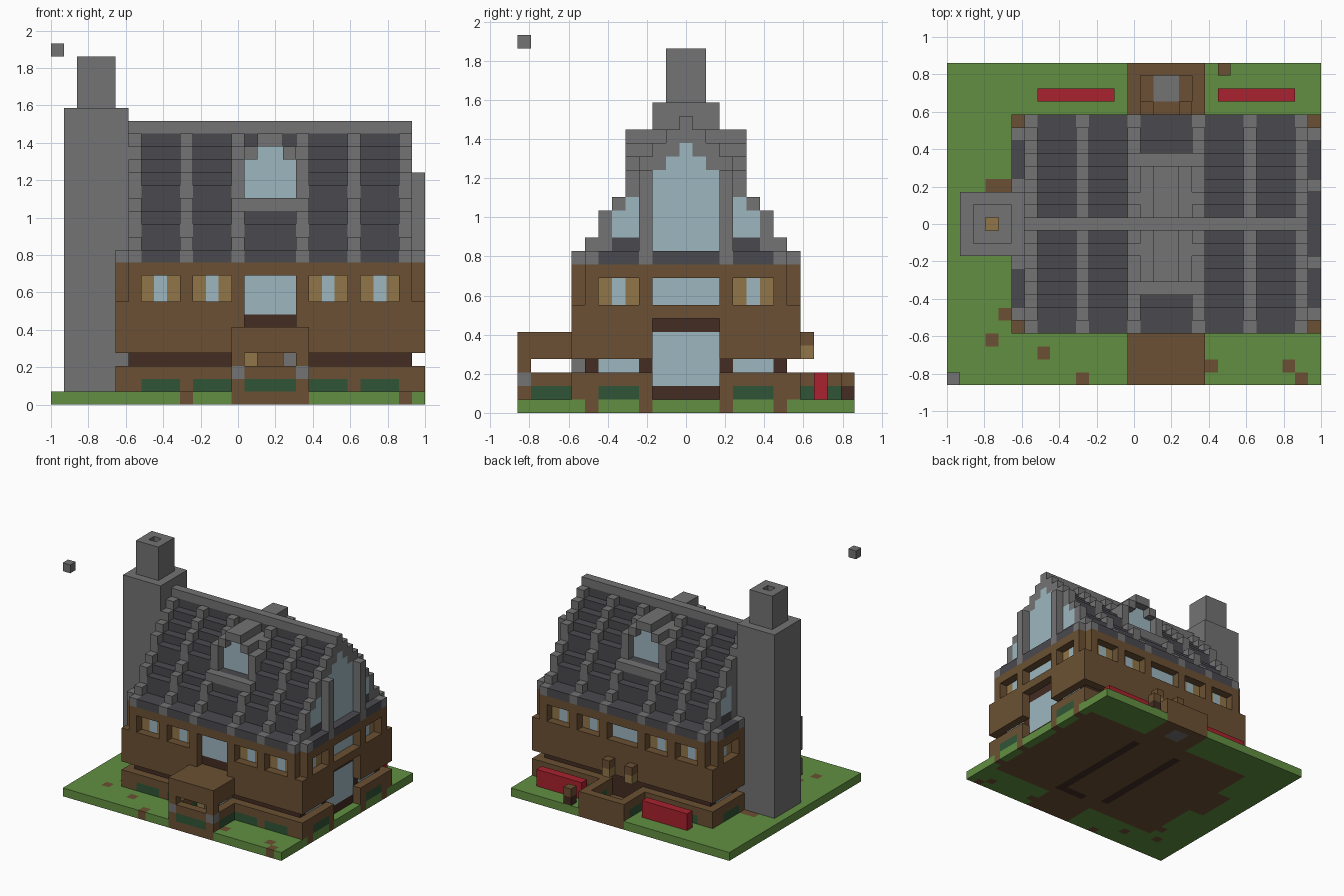
import bpy
import bmesh
from mathutils import Vector

cube = bpy.data.objects.get("Cube")
if cube:
    bpy.data.objects.remove(cube)

NX, NY = 29, 25            # size of the plot in blocks
U = 2 / NX                 # edge of one block
PALETTE = {"grass": "618F41", "timber": "6B5033", "dark_timber": "432C23",
           "oak": "917648", "stone": "737373", "slate": "4A4A4F",
           "glass": "9DB6BF", "hedge": "305537", "red": "A9222E"}


def linear(pair):
    c = int(pair, 16) / 255
    return c / 12.92 if c < 0.04045 else ((c + 0.055) / 1.055) ** 2.4


mats = {}
for name, code in PALETTE.items():
    rgba = [linear(code[n:n + 2]) for n in (0, 2, 4)] + [1]
    mat = bpy.data.materials.new(name)
    mat.use_nodes = True
    mat.diffuse_color = rgba
    bsdf = mat.node_tree.nodes["Principled BSDF"]
    bsdf.inputs["Base Color"].default_value = rgba
    bsdf.inputs["Roughness"].default_value = 0.9
    mats[name] = mat

blocks = {}                # (x, y, z) -> (part, colour)


def box(part, colour, x, y, z, mirror=False):
    """Fill a range of blocks; part None carves. mirror repeats it front to back."""
    for i in range(*x):
        for j in range(*y):
            for k in range(*z):
                for jj in ((j, NY - 1 - j) if mirror else (j,)):
                    if part:
                        blocks[i, jj, k] = (part, colour)
                    else:
                        blocks.pop((i, jj, k), None)


BAYS = (7, 11, 20, 24)            # window bays along the long sides
RIBS = (6, 10, 14, 19, 23, 27)    # posts and roof ribs between them
SIDE_POSTS = (5, 9, 15, 19)       # posts along the short sides

# Ground slab with dirt under the house
box("ground", "grass", (0, NX), (0, NY), (0, 1))
box("ground", "timber", (5, 28), (4, 21), (0, 1))
box("ground", "timber", (14, 20), (0, NY), (0, 1))
box("ground", "timber", (3, 5), (11, 16), (0, 1))
for i, j in ((4, 5), (3, 3), (7, 2), (10, 0), (20, 1), (26, 1), (27, 0)):
    box("ground", "timber", (i, i + 1), (j, j + 1), (0, 1))
for j in SIDE_POSTS:
    box("ground", "timber", (28, 29), (j, j + 1), (0, 1))
for i in (13, 19):
    box("ground", "dark_timber", (i, i + 1), (6, 19), (0, 1))
box("ground", "dark_timber", (16, 20), (5, 6), (0, 1))
box("ground", "stone", (16, 18), (22, 24), (0, 1))

# Low outer wall with hedge panels
box("low_wall", "timber", (5, 29), (4, 21), (1, 3))
for i in BAYS:
    box("low_wall", "hedge", (i, i + 3), (4, 5), (1, 2), True)
for i in (5, 28):
    box("low_wall", "hedge", (i, i + 1), (6, 9), (1, 2), True)

# Recessed ground floor, glazed between posts
box("ground_floor", "glass", (6, 28), (5, 20), (1, 4))
for i in RIBS:
    box("ground_floor", "dark_timber", (i, i + 1), (5, 6), (1, 4), True)
for j in SIDE_POSTS:
    box("ground_floor", "dark_timber", (6, 28), (j, j + 1), (1, 4))

# Overhanging upper storey with notched corners
box("upper_storey", "timber", (5, 29), (4, 21), (4, 11))
for i in (5, 28):
    box(None, None, (i, i + 1), (4, 5), (8, 11), True)

# Upper windows: long sides, then short sides
for i in BAYS:
    box(None, None, (i, i + 3), (4, 5), (8, 10), True)
    box("upper_windows", "oak", (i, i + 3), (5, 6), (8, 10), True)
    box("upper_windows", "glass", (i + 1, i + 2), (5, 6), (8, 10), True)
for outer, inner in ((5, 6), (28, 27)):
    box(None, None, (outer, outer + 1), (6, 9), (8, 10), True)
    box("upper_windows", "oak", (inner, inner + 1), (6, 9), (8, 10), True)
    box("upper_windows", "glass", (inner, inner + 1), (7, 8), (8, 10), True)

# Central front and back windows
box(None, None, (15, 19), (4, 5), (6, 10))
box("front_window", "dark_timber", (15, 19), (5, 6), (6, 7))
box("front_window", "glass", (15, 19), (5, 6), (7, 10))
box(None, None, (15, 19), (20, 21), (8, 10))
box("back_window", "glass", (15, 19), (19, 20), (8, 10))

# Tall side entrance with the window above it
box(None, None, (28, 29), (10, 15), (1, 7))
box(None, None, (28, 29), (10, 15), (8, 10))
box("side_entrance", "dark_timber", (27, 28), (10, 15), (1, 2))
box("side_entrance", "glass", (27, 28), (10, 15), (2, 6))
box("side_entrance", "dark_timber", (27, 28), (10, 15), (6, 7))
box("side_entrance", "glass", (27, 28), (10, 15), (8, 10))

# Stepped roof: slate panels one block lower than the stone ribs
for j, top in enumerate((12, 13, 15, 16, 18, 19, 20, 21, 22), start=4):
    box("roof", "slate", (6, 28), (j, j + 1), (11, max(12, top - 1)), True)
    for i in RIBS:
        box("roof", "stone", (i, i + 1), (j, j + 1), (11, top), True)
box("roof", "stone", (6, 28), (12, 13), (21, 22))
for i in (5, 28):
    box("eaves", "slate", (i, i + 1), (5, 20), (11, 12))
    for j in SIDE_POSTS:
        box("eaves", "stone", (i, i + 1), (j, j + 1), (11, 12))

# Arched dormers, front and back
box("dormers", "stone", (14, 20), (7, 8), (15, 16), True)
for step, top in enumerate((19, 20, 21)):
    box("dormers", "stone", (14 + step, 20 - step), (8, 13), (16, top), True)
box(None, None, (15, 19), (8, 9), (16, 19), True)
box(None, None, (16, 18), (8, 9), (19, 20), True)
box("dormer_windows", "glass", (15, 19), (9, 10), (16, 19), True)
box("dormer_windows", "glass", (16, 18), (9, 10), (19, 20), True)
box("roof", "stone", (6, 28), (12, 13), (21, 22))

# Gable windows and the pillars beside the big one
for i in (6, 27):
    box("gable_windows", "slate", (i, i + 1), (7, 9), (12, 13), True)
    box("gable_windows", "glass", (i, i + 1), (7, 9), (13, 15), True)
    box("gable_windows", "glass", (i, i + 1), (8, 9), (15, 16), True)
for step, top in enumerate((18, 19, 20)):
    box("gable_windows", "glass", (27, 28), (10 + step, 15 - step), (12, top))
box("gable_pillars", "stone", (28, 29), (9, 10), (12, 18), True)

# Chimney with flue, and the loose block in the air
box("chimney", "stone", (1, 6), (10, 15), (1, 23))
box("chimney", "stone", (2, 5), (11, 14), (23, 27))
box(None, None, (3, 4), (12, 13), (25, 27))
box("chimney", "oak", (3, 4), (12, 13), (24, 25))
box("floating_block", "stone", (0, 1), (0, 1), (27, 28))

# Front porch: low walls, corner posts and a flat roof
box(None, None, (15, 19), (4, 5), (1, 3))
box("front_porch", "timber", (15, 19), (5, 6), (1, 4))
box("front_porch", "timber", (14, 20), (0, 4), (1, 3))
box(None, None, (15, 19), (1, 4), (1, 3))
box("front_porch", "hedge", (15, 19), (0, 1), (1, 2))
box("front_porch", "oak", (15, 16), (4, 5), (1, 4))
box("front_porch", "stone", (18, 19), (4, 5), (1, 4))
for i in (14, 19):
    box("front_porch", "hedge", (i, i + 1), (1, 4), (1, 2))
    box("front_porch", "stone", (i, i + 1), (0, 1), (2, 3))
    box("front_porch", "timber", (i, i + 1), (0, 1), (3, 4))
box("front_porch", "timber", (14, 20), (0, 4), (4, 6))

# Back terrace, its wall lamps and the garden lamp
box(None, None, (15, 19), (20, 21), (1, 3))
box("back_terrace", "timber", (14, 20), (21, 25), (1, 3))
box(None, None, (15, 19), (21, 24), (1, 3))
for i in (14, 19):
    box("back_terrace", "hedge", (i, i + 1), (21, 24), (1, 2))
for i in (15, 18):
    box("wall_lamps", "oak", (i, i + 1), (21, 22), (4, 5))
    box("wall_lamps", "timber", (i, i + 1), (21, 22), (5, 6))
box("garden_lamp", "dark_timber", (21, 22), (24, 25), (1, 2))
box("garden_lamp", "timber", (21, 22), (24, 25), (2, 3))

# Red benches
for i in (7, 21):
    box("benches", "red", (i, i + 6), (22, 23), (1, 3))

# Turn each part's exposed block sides into a clean mesh
AXES = [Vector(a) for a in ((1, 0, 0), (0, 1, 0), (0, 0, 1))]
ORIGIN = Vector((NX / 2, NY / 2, 0))
for part in sorted({p for p, _ in blocks.values()}):
    bm = bmesh.new()
    used, slots = {}, []
    for cell, (owner, colour) in blocks.items():
        if owner != part:
            continue
        if colour not in slots:
            slots.append(colour)
        centre = Vector(cell) + Vector((0.5, 0.5, 0.5))
        for a in range(3):
            for sign in (1, -1):
                n, s, t = AXES[a] * sign, AXES[(a + 1) % 3], AXES[(a + 2) % 3] * sign
                if tuple(int(c + d) for c, d in zip(cell, n)) in blocks:
                    continue
                corners = []
                for p, q in ((-1, -1), (1, -1), (1, 1), (-1, 1)):
                    co = centre + (n + s * p + t * q) / 2
                    key = tuple(round(c) for c in co)
                    if key not in used:
                        used[key] = bm.verts.new((Vector(key) - ORIGIN) * U)
                    corners.append(used[key])
                bm.faces.new(corners).material_index = slots.index(colour)
    bmesh.ops.dissolve_limit(bm, angle_limit=0.01, verts=bm.verts[:],
                             edges=bm.edges[:], delimit={'MATERIAL'})
    mesh = bpy.data.meshes.new(part)
    bm.to_mesh(mesh)
    bm.free()
    for colour in slots:
        mesh.materials.append(mats[colour])
    bpy.context.collection.objects.link(bpy.data.objects.new(part, mesh))
